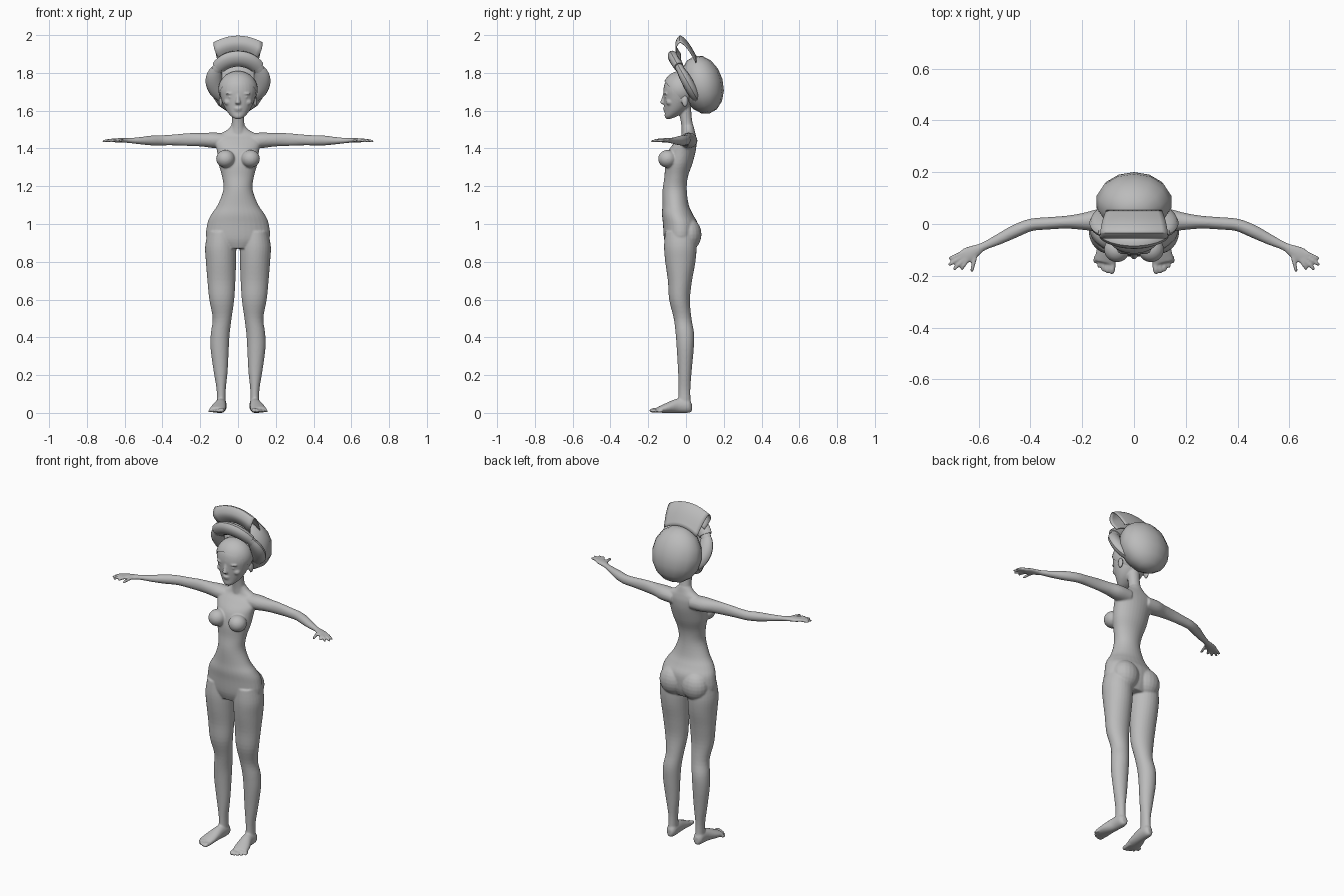
import bpy, bmesh, math
from mathutils import Vector, Matrix

grey = bpy.data.materials.new("plain_grey")
grey.diffuse_color = (0.5, 0.5, 0.5, 1)


def finish(name, bm, smooth=True):
    bmesh.ops.recalc_face_normals(bm, faces=bm.faces[:])
    me = bpy.data.meshes.new(name)
    bm.to_mesh(me)
    bm.free()
    me.materials.append(grey)
    for p in me.polygons:
        p.use_smooth = smooth
    ob = bpy.data.objects.new(name, me)
    bpy.context.collection.objects.link(ob)
    return ob


def spline(pts, steps=4):
    """Catmull-Rom through tuples of any length."""
    pts = [Vector(p) for p in pts]
    out = []
    for i in range(len(pts) - 1):
        p0, p1, p2 = pts[max(i - 1, 0)], pts[i], pts[i + 1]
        p3 = pts[min(i + 2, len(pts) - 1)]
        for k in range(steps):
            t = k / steps
            out.append(0.5 * (2 * p1 + (p2 - p0) * t + (2 * p0 - 5 * p1 + 4 * p2 - p3) * t * t
                              + (3 * p1 - p0 - 3 * p2 + p3) * t ** 3))
    return out + [pts[-1]]


def tube(bm, pts, upright=True, sx=1, n=20):
    """Loft ellipses (x, y, z, half width, half depth) along a path."""
    rows = spline(pts)
    rings = []
    for i, r in enumerate(rows):
        c = Vector(r[:3])
        u, v = Vector((1, 0, 0)), Vector((0, 1, 0))
        if not upright:
            a, b = rows[max(i - 1, 0)], rows[min(i + 1, len(rows) - 1)]
            t = Vector((b[0] - a[0], b[1] - a[1], 0)).normalized()
            v = Vector((0, 0, 1))
            u = t.cross(v)
        ring = []
        for k in range(n):
            w = 2 * math.pi * k / n
            p = c + u * r[3] * math.cos(w) + v * r[4] * math.sin(w)
            ring.append(bm.verts.new((p.x * sx, p.y, p.z)))
        rings.append(ring)
    for a, b in zip(rings, rings[1:]):
        for k in range(n):
            bm.faces.new((a[k], a[(k + 1) % n], b[(k + 1) % n], b[k]))
    bm.faces.new(rings[0])
    bm.faces.new(rings[-1])


def ball(bm, c, r, u=20, v=12, rot=0):
    m = Matrix.Translation(c) @ Matrix.Rotation(rot, 4, 'X') @ Matrix.Diagonal((*r, 1))
    return bmesh.ops.create_uvsphere(bm, u_segments=u, v_segments=v, radius=1, matrix=m)['verts']


# --- Body: overlapping volumes fused into one smooth skin ---
bm = bmesh.new()
# torso
tube(bm, [(0, -.03, .87, .10, .07), (0, -.028, .92, .165, .088), (0, -.03, 1.0, .163, .092),
          (0, -.045, 1.05, .142, .082), (0, -.055, 1.1, .108, .07), (0, -.06, 1.18, .078, .064),
          (0, -.052, 1.25, .084, .062), (0, -.038, 1.32, .103, .072), (0, -.02, 1.39, .112, .072),
          (0, .002, 1.44, .125, .054), (0, .014, 1.47, .11, .038), (0, .014, 1.495, .062, .032),
          (0, .01, 1.52, .037, .03)], n=32)
# neck and head
tube(bm, [(0, .012, 1.46, .046, .036), (0, .008, 1.51, .036, .032), (0, .0, 1.56, .033, .031),
          (0, -.01, 1.63, .036, .036)])
tube(bm, [(0, -.095, 1.556, .012, .01), (0, -.082, 1.568, .034, .03), (0, -.06, 1.595, .058, .053),
          (0, -.046, 1.63, .077, .07), (0, -.038, 1.67, .091, .081), (0, -.036, 1.71, .097, .084),
          (0, -.032, 1.75, .088, .078), (0, -.03, 1.785, .056, .05), (0, -.03, 1.798, .02, .02)], n=28)
# nose and lips
tube(bm, [(0, -.113, 1.69, .008, .008), (0, -.119, 1.66, .01, .012), (0, -.124, 1.642, .015, .013),
          (0, -.118, 1.634, .011, .008)], n=12)
ball(bm, (0, -.112, 1.612), (.021, .01, .006))
ball(bm, (0, -.11, 1.602), (.018, .01, .006))
ball(bm, (0, -.1, 1.572), (.018, .014, .014))

for s in (1, -1):
    # brow, eye, cheek, ear
    ball(bm, (s * .04, -.106, 1.69), (.026, .012, .006))
    ball(bm, (s * .038, -.104, 1.672), (.015, .01, .006))
    ball(bm, (s * .052, -.086, 1.645), (.022, .02, .018))
    ball(bm, (s * .091, -.005, 1.65), (.01, .018, .03))
    # chest and hip volumes
    ball(bm, (s * .066, -.098, 1.345), (.05, .05, .047))
    ball(bm, (s * .072, .015, .945), (.08, .067, .085))
    # leg
    tube(bm, [(s * .09, -.03, .96, .07, .08), (s * .092, -.03, .88, .082, .086), (s * .09, -.03, .8, .08, .08),
              (s * .088, -.032, .7, .074, .064), (s * .086, -.034, .6, .066, .055),
              (s * .084, -.018, .5, .05, .047), (s * .094, -.006, .42, .05, .049),
              (s * .097, -.004, .34, .048, .045), (s * .092, -.006, .22, .037, .036),
              (s * .089, -.008, .12, .024, .031), (s * .089, -.008, .04, .025, .034)], n=28)
    # foot and toes
    tube(bm, [(.09, .031, .028, .014, .02), (.089, .012, .036, .028, .036), (.092, -.045, .038, .031, .038),
              (.104, -.105, .026, .041, .026), (.113, -.15, .016, .042, .015)], False, s)
    for k in range(5):
        x, y, r = .084 + .0165 * k, -.188 + .0025 * k * k, .012 - .0012 * k
        tube(bm, [(x - .002, -.125, r + .003, r, r), (x, y + .015, r + .002, r, r),
                  (x + .002, y, r, r * .8, r * .75), (x + .002, y - .006, r, r * .3, r * .3)], False, s, 10)
    # arm and palm
    tube(bm, [(.06, .015, 1.44, .045, .04), (.13, .014, 1.443, .045, .041), (.19, .01, 1.446, .034, .036),
              (.26, .007, 1.447, .025, .034), (.34, .002, 1.445, .024, .029), (.4, -.004, 1.443, .024, .027),
              (.46, -.028, 1.442, .025, .026), (.52, -.058, 1.441, .021, .019), (.58, -.086, 1.442, .016, .013),
              (.61, -.102, 1.443, .023, .012), (.64, -.118, 1.443, .03, .011),
              (.662, -.131, 1.442, .027, .009)], False, s)
    # fingers and thumb
    for x0, y0, x1, y1 in ((.655, -.108, .716, -.135), (.657, -.12, .718, -.16), (.653, -.133, .698, -.177),
                           (.645, -.14, .668, -.177), (.61, -.112, .628, -.187)):
        dx, dy = x1 - x0, y1 - y0
        tube(bm, [(x0, y0, 1.444, .0085, .009), (x0 + dx * .5, y0 + dy * .5, 1.443, .0082, .0085),
                  (x0 + dx * .9, y0 + dy * .9, 1.438, .007, .007), (x1, y1, 1.437, .003, .003)], False, s, 10)

body = finish("body", bm)
rem = body.modifiers.new("fuse", 'REMESH')
rem.mode = 'VOXEL'
rem.voxel_size = .0048
rem.use_smooth_shade = True
sm = body.modifiers.new("soften", 'SMOOTH')
sm.factor = .5
sm.iterations = 5

# --- Head wrap: cap cut along a slanting hairline ---
bm = bmesh.new()
ball(bm, (0, -.03, 1.712), (.104, .094, .098), 32, 20)
bmesh.ops.bisect_plane(bm, geom=bm.verts[:] + bm.edges[:] + bm.faces[:], plane_co=(0, -.115, 1.757),
                       plane_no=(0, -.135, -.125), clear_outer=True)
finish("head_wrap", bm)

# --- Faceted bun behind the head ---
bm = bmesh.new()
ball(bm, (0, .085, 1.737), (.148, .112, .157), 14, 8, math.radians(15))
bun = finish("hair_bun", bm)


# --- Padded roll in a slanting ring: one top arc, two side arcs, two ties ---
def roll(name, a0, a1, rad, thick, taper, shift=0, n=12, steps=14):
    bm = bmesh.new()
    up = Vector((0, -.49, .87))
    axis = Vector((0, .87, .49))
    rings = []
    for i in range(steps + 1):
        f = i / steps
        a = math.radians(a0 + (a1 - a0) * f)
        k = 1 - taper * abs(2 * f - 1) ** 2.5
        out = Vector((1, 0, 0)) * math.sin(a) + up * math.cos(a)
        c = Vector((0, 0, 1.765)) + out * .127 + axis * shift
        rings.append([bm.verts.new(c + out * rad * k * math.cos(2 * math.pi * j / n)
                                   + axis * thick * k * math.sin(2 * math.pi * j / n)) for j in range(n)])
    for p, q in zip(rings, rings[1:]):
        for j in range(n):
            bm.faces.new((p[j], p[(j + 1) % n], q[(j + 1) % n], q[j]))
    bm.faces.new(rings[0])
    bm.faces.new(rings[-1])
    return finish(name, bm)


rolls = [roll("top_roll", -54, 54, .046, .03, .15)]
for s, side in ((1, "right"), (-1, "left")):
    rolls.append(roll(side + "_roll", s * 62, s * 155, .046, .03, .3))
    rolls.append(roll(side + "_tie", s * 50, s * 66, .03, .022, 0, steps=3))

# --- Curved crest sheet above the roll: (y, z, half width) profile swept across ---
prof = spline([(-.03, 1.90, .10), (-.052, 1.935, .115), (-.055, 1.965, .127), (-.035, 1.997, .13),
               (-.01, 1.985, .127), (.02, 1.95, .12), (.055, 1.89, .108)], 3)
bm = bmesh.new()
cols = 12
grid = [[bm.verts.new((r[2] * (2 * i / cols - 1), r[0], r[1] - .035 * (2 * i / cols - 1) ** 2))
         for i in range(cols + 1)] for r in prof]
for p, q in zip(grid, grid[1:]):
    for i in range(cols):
        bm.faces.new((p[i], p[i + 1], q[i + 1], q[i]))
crest = finish("crest", bm)
sol = crest.modifiers.new("thickness", 'SOLIDIFY')
sol.thickness = .004

# keep hard rims on the headdress
for ob in [bun, crest] + rolls:
    bpy.ops.object.select_all(action='DESELECT')
    ob.select_set(True)
    bpy.context.view_layer.objects.active = ob
    bpy.ops.object.shade_smooth_by_angle(angle=math.radians(40))
